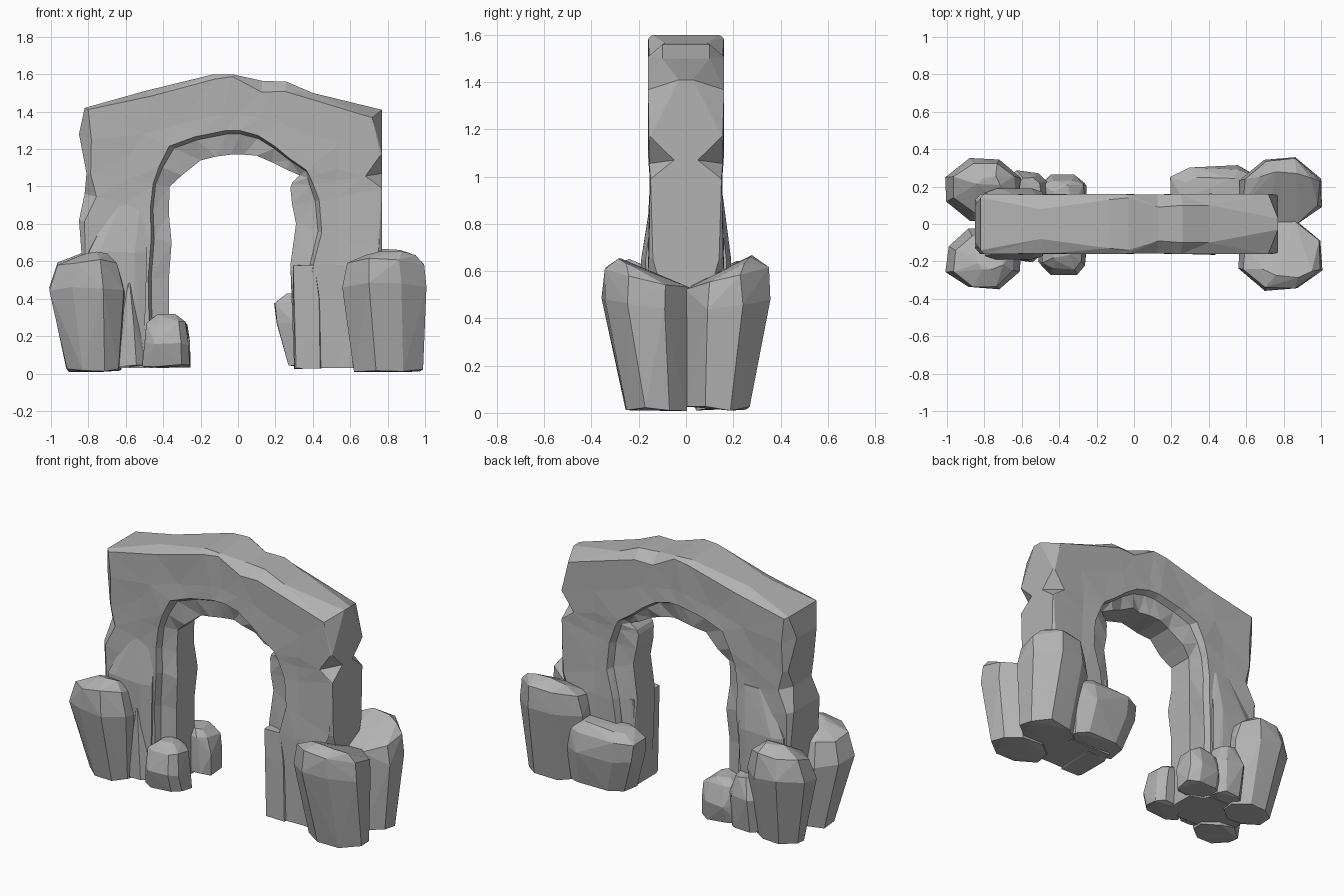
import bpy, bmesh, random
from mathutils import Vector

random.seed(4)
cube = bpy.data.objects.get("Cube")
if cube:
    bpy.data.objects.remove(cube)

stone = bpy.data.materials.new("grey stone")
stone.use_nodes = True
GREY = (0.45, 0.45, 0.45, 1)
stone.diffuse_color = GREY
stone.node_tree.nodes["Principled BSDF"].inputs["Base Color"].default_value = GREY


def finish(bm, name):
    bmesh.ops.recalc_face_normals(bm, faces=bm.faces)
    mesh = bpy.data.meshes.new(name)
    bm.to_mesh(mesh)
    bm.free()
    mesh.materials.append(stone)
    obj = bpy.data.objects.new(name, mesh)
    bpy.context.collection.objects.link(obj)
    return obj


def jitter(amount):
    return Vector([random.uniform(-amount, amount) for axis in range(3)])


def arch(name, stations):
    """Loft a chipped cross-section, with a recessed inner rim, from foot to foot."""
    bm = bmesh.new()
    rings = []
    for ox, oz, ix, iz, chip, edge, rim in stations:
        outer, inner = Vector((ox, 0, oz)), Vector((ix, 0, iz))
        depth = random.uniform(.152, .162)
        half = [(0, edge), (chip, depth), (.5, depth - random.uniform(0, .01)),
                (1 - rim, depth), (1 - rim * .85, depth - .04),
                (1, random.uniform(.075, .11))]
        section = [(t, -y) for t, y in half] + [(t, y) for t, y in reversed(half)]
        rings.append([bm.verts.new(outer.lerp(inner, t) + Vector((0, y, 0)))
                      for t, y in section])
    for a, b in zip(rings, rings[1:]):
        for i in range(len(a)):
            j = (i + 1) % len(a)
            bm.faces.new((a[i], a[j], b[j], b[i]))
    bm.faces.new(rings[0])
    bm.faces.new(rings[-1])
    bmesh.ops.triangulate(bm, faces=bm.faces, quad_method='SHORT_EDGE')
    return finish(bm, name)


def boulder(name, layers, corner=.3, rough=.01, lean=0, back=False):
    """Hull around chamfered rectangles (z, x0, x1, y0, y1); lean lowers the inner side."""
    bm = bmesh.new()
    c = corner
    outline = [(c, 0), (1 - c, 0), (1, c), (1, 1 - c),
               (1 - c, 1), (c, 1), (0, 1 - c), (0, c)]
    for z, x0, x1, y0, y1 in layers:
        for u, v in outline:
            p = Vector((x0 + u * (x1 - x0), y0 + v * (y1 - y0), z * (1 - lean * v)))
            p += jitter(rough)
            p.z = max(p.z, 0)
            if back:
                p.y = -p.y
            bm.verts.new(p)
    bmesh.ops.convex_hull(bm, input=bm.verts)
    loose = [v for v in bm.verts if not v.link_faces]
    bmesh.ops.delete(bm, geom=loose, context='VERTS')
    return finish(bm, name)


# Arch: outer x, z, inner x, z, chip length, outer edge half depth, inner rim length
arch("stone_arch", [
    (-.83, .03, -.37, .03, .03, .14, .22),
    (-.83, .55, -.37, .5, .03, .14, .24),
    (-.85, .82, -.355, .7, .06, .13, .22),
    (-.82, .96, -.37, .86, .14, .09, .22),
    (-.81, 1.07, -.365, 1.0, .05, .13, .2),
    (-.85, 1.28, -.3, 1.06, .12, .1, .22),
    (-.82, 1.42, -.2, 1.14, .03, .14, .27),
    (-.5, 1.51, -.12, 1.16, .08, .08, .3),
    (-.13, 1.6, -.04, 1.17, .06, .13, .3),
    (-.03, 1.6, .03, 1.17, .03, .14, .3),
    (.13, 1.565, .1, 1.165, .15, .09, .27),
    (.26, 1.56, .18, 1.13, .12, .1, .2),
    (.4, 1.5, .26, 1.09, .08, .1, .14),
    (.77, 1.41, .33, 1.06, .12, .03, .08),
    (.77, 1.17, .29, 1.02, .02, .152, .2),
    (.77, 1.07, .28, .99, .18, .05, .25),
    (.77, .99, .29, .9, .02, .15, .3),
    (.77, .65, .31, .8, .04, .14, .3),
    (.77, .58, .28, .58, .1, .12, .25),
    (.77, .03, .3, .03, .03, .14, .05),
])

# Paired boulders and slabs, front and back
for side, back in (("front", False), ("back", True)):
    boulder(side + "_left_boulder", [
        (.02, -.91, -.63, -.26, -.04),
        (.46, -1.0, -.61, -.345, -.02),
        (.6, -.96, -.64, -.33, -.06),
        (.65, -.84, -.71, -.25, -.14)], lean=.08, back=back)
    boulder(side + "_right_boulder", [
        (.02, .63, .98, -.26, .0),
        (.48, .56, 1.0, -.35, .01),
        (.61, .59, .99, -.345, .01),
        (.66, .68, .95, -.28, -.18)], lean=.14, back=back)
    boulder(side + "_small_boulder", [
        (.04, -.51, -.255, -.24, -.06),
        (.16, -.5, -.26, -.265, -.06),
        (.27, -.48, -.28, -.24, -.06),
        (.31, -.44, -.33, -.2, -.08)], corner=.22, back=back)
    boulder(side + "_leaning_slab", [
        (.04, -.8, -.5, -.17, -.08),
        (.65, -.8, -.49, -.185, -.1),
        (.92, -.66, -.49, -.15, -.1)], corner=.2, rough=.006, back=back)

boulder("front_shard", [
    (.04, -.66, -.5, -.2, -.1),
    (.25, -.64, -.52, -.2, -.1),
    (.48, -.6, -.57, -.19, -.12)], rough=.006)
boulder("back_left_middle_boulder", [
    (.04, -.66, -.47, .06, .26),
    (.25, -.68, -.46, .06, .28),
    (.37, -.63, -.5, .1, .25)], corner=.22)
boulder("back_right_low_boulder", [
    (.04, .28, .66, .06, .27),
    (.26, .21, .66, .06, .31),
    (.38, .2, .64, .08, .3),
    (.43, .27, .6, .1, .25)], corner=.22)
boulder("right_foot_slab", [
    (.03, .3, .45, -.16, .1),
    (.4, .3, .44, -.16, .1),
    (.58, .29, .42, -.155, .1)], corner=.08, rough=.005)
